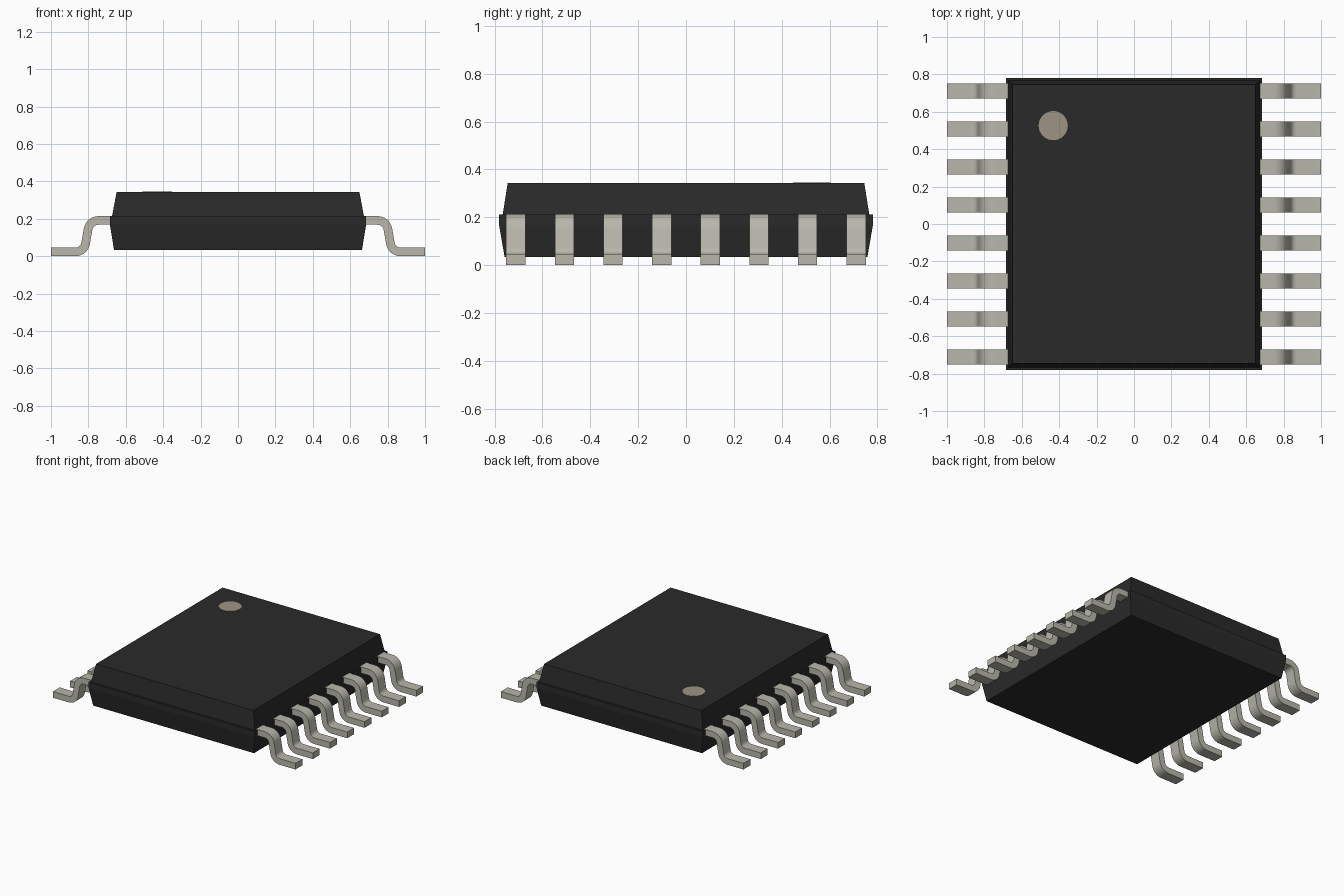
import bpy, bmesh
from math import sin, cos, radians, pi

if "Cube" in bpy.data.objects:
    bpy.data.objects.remove(bpy.data.objects["Cube"])


def material(name, rgb):
    m = bpy.data.materials.new(name)
    m.diffuse_color = (*rgb, 1)
    m.use_nodes = True
    m.node_tree.nodes["Principled BSDF"].inputs["Base Color"].default_value = m.diffuse_color
    return m


def add_object(name, bm, mat):
    bmesh.ops.recalc_face_normals(bm, faces=bm.faces)
    me = bpy.data.meshes.new(name)
    bm.to_mesh(me)
    bm.free()
    me.materials.append(mat)
    ob = bpy.data.objects.new(name, me)
    bpy.context.collection.objects.link(ob)
    return ob


def loft(bm, rings):
    """Skin a stack of vertex rings and cap both ends."""
    rings = [[bm.verts.new(p) for p in r] for r in rings]
    n = len(rings[0])
    for a, b in zip(rings, rings[1:]):
        for i in range(n):
            j = (i + 1) % n
            bm.faces.new((a[i], a[j], b[j], b[i]))
    bm.faces.new(rings[0])
    bm.faces.new(rings[-1])


plastic = material("black_plastic", (0.023, 0.023, 0.023))
metal = material("tinned_metal", (0.48, 0.47, 0.41))
paint = material("marker_paint", (0.34, 0.30, 0.23))

# Package body: tapered lower half, thin flange, stepped-in tapered upper half
sections = [(0.663, 0.758, 0.034), (0.685, 0.781, 0.168), (0.685, 0.781, 0.211),
            (0.674, 0.766, 0.211), (0.649, 0.745, 0.343)]
bm = bmesh.new()
loft(bm, [[(-x, -y, z), (x, -y, z), (x, y, z), (-x, y, z)] for x, y, z in sections])
add_object("package_body", bm, plastic)

# Pin one marker: thin flush disc on the top face
bm = bmesh.new()
circle = [(-0.432 + 0.078 * cos(2 * pi * i / 32), 0.526 + 0.078 * sin(2 * pi * i / 32))
          for i in range(32)]
loft(bm, [[(x, y, z) for x, y in circle] for z in (0.338, 0.345)])
add_object("pin_one_marker", bm, paint)

# Gull-wing lead centreline: shoulder, bend down, slanted drop, bend out, foot
thick, width, radius, bend, steps = 0.046, 0.08, 0.055, radians(80), 8
top_z, foot_z, bend_x = 0.191, thick / 2, 0.747
drop = (top_z - foot_z - 2 * radius * (1 - cos(bend))) / sin(bend)
path = [(0.668, top_z, 0)]
for i in range(steps + 1):
    a = bend * i / steps
    path.append((bend_x + radius * sin(a), top_z - radius * (1 - cos(a)), a))
foot_x = bend_x + 2 * radius * sin(bend) + drop * cos(bend)
for i in range(steps, -1, -1):
    a = bend * i / steps
    path.append((foot_x - radius * sin(a), foot_z + radius * (1 - cos(a)), a))
path.append((1.0, foot_z, 0))

# One lead, repeated along the side and mirrored to the other side
pitch, count = 0.2032, 8
y0 = -pitch * (count - 1) / 2
bm = bmesh.new()
loft(bm, [[(x + s * sin(a) * thick / 2, y0 + t * width / 2, z + s * cos(a) * thick / 2)
           for s, t in ((-1, -1), (-1, 1), (1, 1), (1, -1))] for x, z, a in path])
leads = add_object("leads", bm, metal)
bpy.context.view_layer.objects.active = leads
leads.select_set(True)
bpy.ops.object.shade_smooth_by_angle(angle=radians(30))
arr = leads.modifiers.new("row", 'ARRAY')
arr.count = count
arr.use_relative_offset = False
arr.use_constant_offset = True
arr.constant_offset_displace = (0, pitch, 0)
mir = leads.modifiers.new("other_side", 'MIRROR')
mir.use_axis = (True, False, False)
